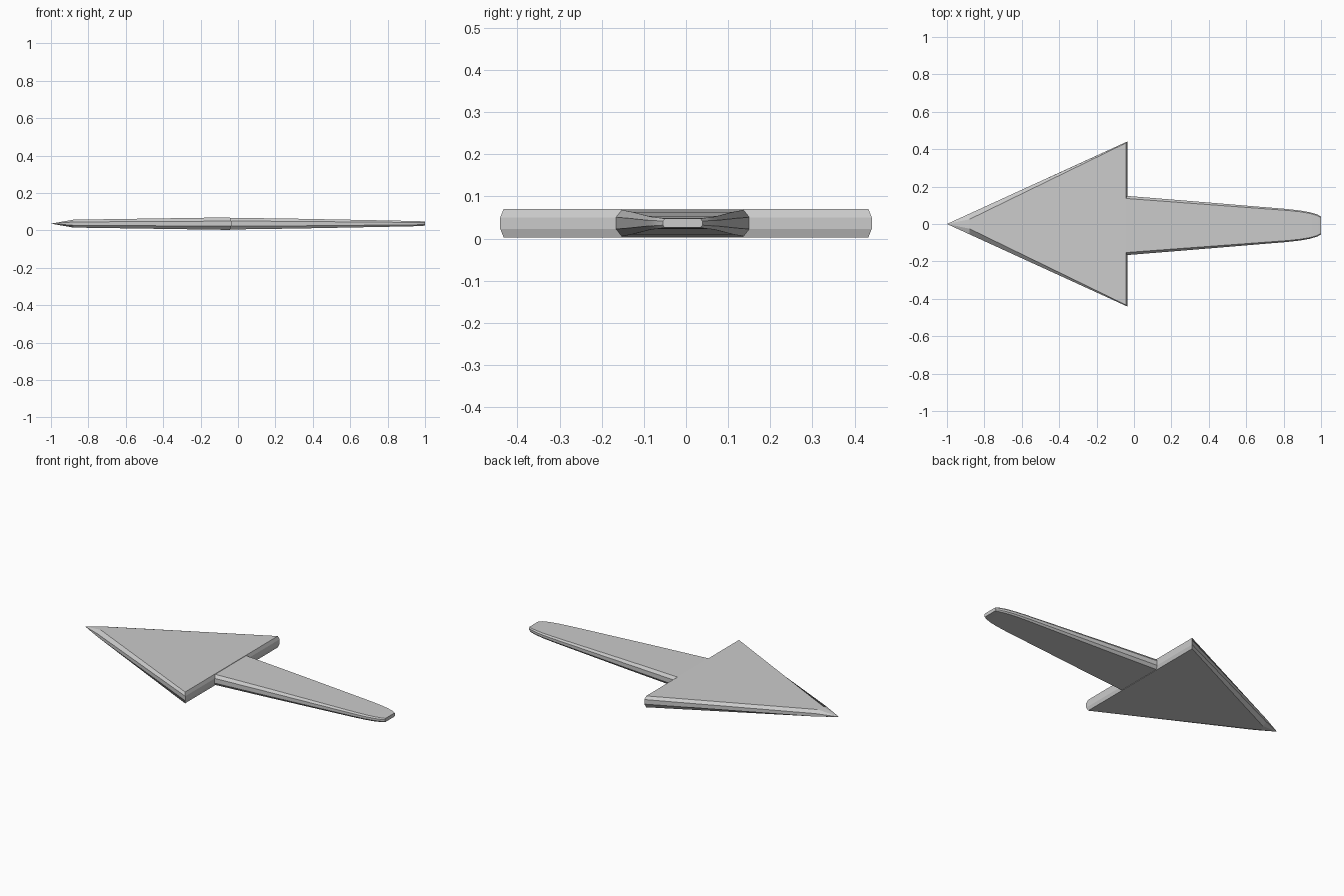
import bpy, bmesh

if "Cube" in bpy.data.objects:
    bpy.data.objects.remove(bpy.data.objects["Cube"])

ZC = 0.0365  # mid-height of the whole arrow


def section(bm, x, yc, w_mid, w_top, h_side, h_top, inset=0.0):
    """Eight-sided ring across x; the top and bottom corners may sit back by inset."""
    pts = [(w_mid, -h_side), (w_mid, h_side), (w_top, h_top), (-w_top, h_top),
           (-w_mid, h_side), (-w_mid, -h_side), (-w_top, -h_top), (w_top, -h_top)]
    return [bm.verts.new((x - (inset if abs(z) == h_top else 0), yc + y, ZC + z))
            for y, z in pts]


def bridge(bm, a, b):
    for i in range(8):
        j = (i + 1) % 8
        bm.faces.new((a[i], a[j], b[j], b[i]))


def cap(bm, r):
    # upper chamfer, middle band, lower chamfer
    bm.faces.new((r[1], r[2], r[3], r[4]))
    bm.faces.new((r[0], r[1], r[4], r[5]))
    bm.faces.new((r[0], r[5], r[6], r[7]))


def finish(bm, name):
    bmesh.ops.recalc_face_normals(bm, faces=bm.faces)
    me = bpy.data.meshes.new(name)
    bm.to_mesh(me)
    bm.free()
    ob = bpy.data.objects.new(name, me)
    bpy.context.collection.objects.link(ob)
    return ob


# Triangular head with chamfered rim and pointed tip
bm = bmesh.new()
tip = bm.verts.new((-1, 0, ZC))
neck = section(bm, -0.88, 0, 0.055, 0.025, 0.009, 0.021)
back = section(bm, -0.036, 0, 0.441, 0.433, 0.0135, 0.0335, inset=0.007)
for i in range(8):
    bm.faces.new((tip, neck[i], neck[(i + 1) % 8]))
bridge(bm, neck, back)
cap(bm, back)
finish(bm, "arrow_head")

# Tapering tail with a rounded end: x, half width, half thickness
stations = [(-0.06, 0.160, 0.0315), (0.3, 0.131, 0.0265), (0.82, 0.088, 0.0165),
            (0.89, 0.080, 0.015), (0.94, 0.071, 0.014), (0.98, 0.059, 0.0125),
            (1.0, 0.047, 0.0105)]
bm = bmesh.new()
rings = [section(bm, x, -0.008, w, w - 0.45 * h, 0.45 * h, h) for x, w, h in stations]
for a, b in zip(rings, rings[1:]):
    bridge(bm, a, b)
cap(bm, rings[0])
cap(bm, rings[-1])
tail = finish(bm, "arrow_tail")
bpy.context.view_layer.objects.active = tail
tail.select_set(True)
bpy.ops.object.shade_smooth_by_angle(angle=0.6)
